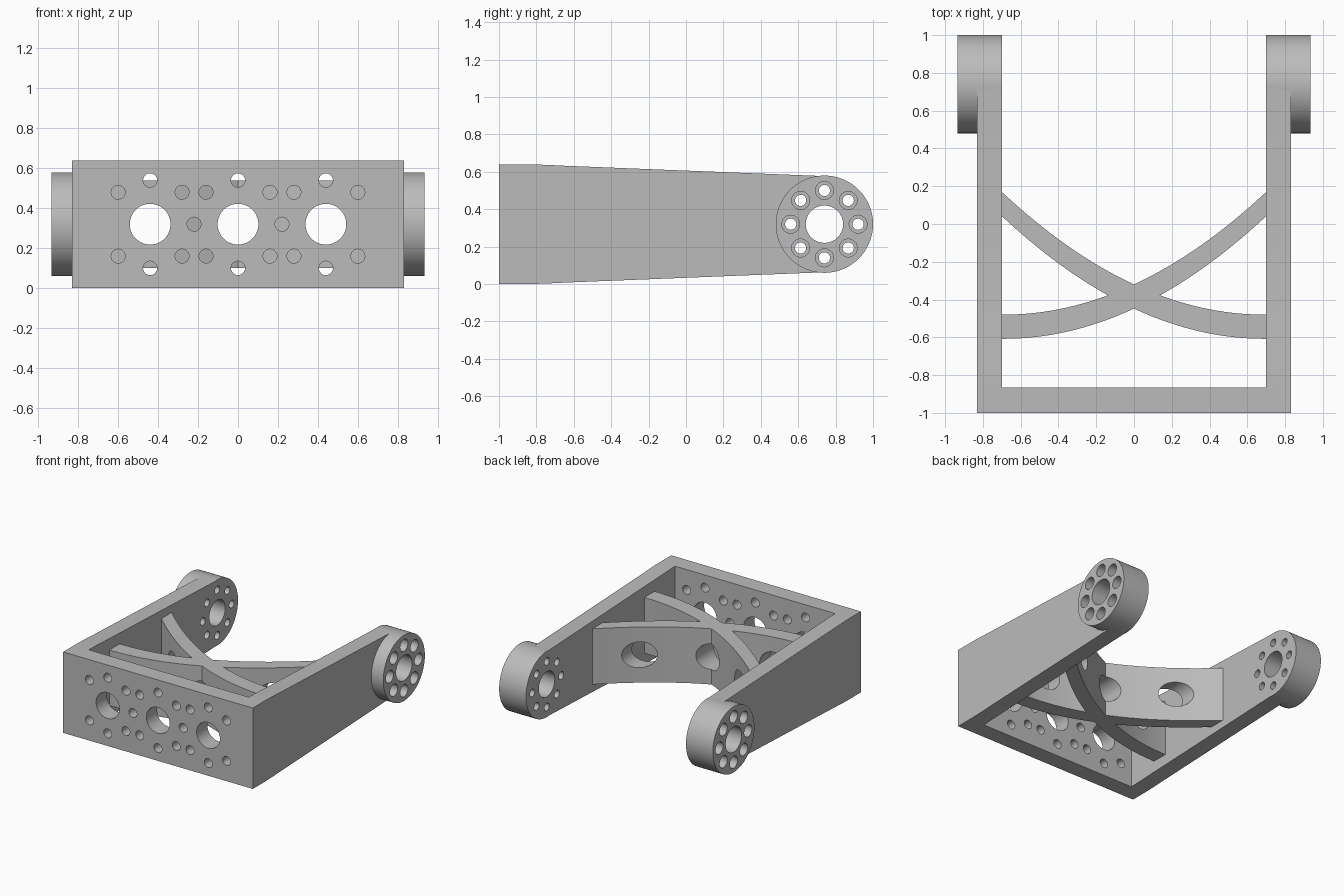
import bpy
import bmesh
from math import sin, cos, pi, radians
from mathutils import Matrix, Vector

cube = bpy.data.objects.get("Cube")
if cube:
    bpy.data.objects.remove(cube, do_unlink=True)

MID = 0.32        # height of all hole axes
PIVOT_Y = 0.74    # pivot centre along the arms
INNER, OUTER, BOSS = 0.70, 0.83, 0.935

grey = bpy.data.materials.new("plain grey")
grey.use_nodes = True
colour = (0.5, 0.5, 0.5, 1)
grey.diffuse_color = colour
grey.node_tree.nodes["Principled BSDF"].inputs["Base Color"].default_value = colour


def finish(name, bm):
    bmesh.ops.recalc_face_normals(bm, faces=bm.faces)
    mesh = bpy.data.meshes.new(name)
    bm.to_mesh(mesh)
    bm.free()
    mesh.materials.append(grey)
    obj = bpy.data.objects.new(name, mesh)
    bpy.context.collection.objects.link(obj)
    return obj


def prism(name, points, direction):
    """Extrude a closed outline along a direction."""
    bm = bmesh.new()
    face = bm.faces.new([bm.verts.new(p) for p in points])
    result = bmesh.ops.extrude_face_region(bm, geom=[face])
    verts = [v for v in result["geom"] if isinstance(v, bmesh.types.BMVert)]
    bmesh.ops.translate(bm, verts=verts, vec=Vector(direction))
    return finish(name, bm)


def cylinders(name, items, axis, sides):
    """Several cylinders in one mesh; items are (centre, radius, length)."""
    bm = bmesh.new()
    turn = Matrix.Rotation(radians(90), 4, "Y" if axis == "X" else "X")
    for centre, radius, length in items:
        bmesh.ops.create_cone(bm, cap_ends=True, segments=sides, radius1=radius,
                              radius2=radius, depth=length,
                              matrix=Matrix.Translation(centre) @ turn)
    return finish(name, bm)


def combine(target, tool, operation, keep=False):
    mod = target.modifiers.new("combine", "BOOLEAN")
    mod.operation = operation
    mod.solver = "EXACT"
    mod.object = tool
    bpy.context.view_layer.objects.active = target
    bpy.ops.object.modifier_apply(modifier=mod.name)
    if not keep:
        bpy.data.objects.remove(tool, do_unlink=True)


# U-shaped frame: tapered side profile, hollowed between the arms
upper = [(-1, 0.32), (-0.84, 0.32), (-0.74, 0.317), (-0.64, 0.312), (PIVOT_Y, 0.257)]
profile = [(-OUTER, y, MID + h) for y, h in upper]
profile += [(-OUTER, y, MID - h) for y, h in reversed(upper)]
frame = prism("frame", profile, (2 * OUTER, 0, 0))
hollow = prism("hollow", [(-INNER, -0.865, -1), (INNER, -0.865, -1),
                          (INNER, 2, -1), (-INNER, 2, -1)], (0, 0, 3))
combine(frame, hollow, "DIFFERENCE")

# Round pivot bosses at the arm ends
boss_mid, boss_len = (INNER + BOSS) / 2, BOSS - INNER
bosses = cylinders("bosses", [((s * boss_mid, PIVOT_Y, MID), 0.26, boss_len)
                              for s in (-1, 1)], "X", 96)
combine(frame, bosses, "UNION")

# Pivot bores, ring of screw holes and their counterbores
ring = [(cos(i * pi / 4), sin(i * pi / 4)) for i in range(8)]
bores, recesses = [], []
for s in (-1, 1):
    bores.append(((s * boss_mid, PIVOT_Y, MID), 0.10, 0.5))
    for c, d in ring:
        y, z = PIVOT_Y + 0.18 * c, MID + 0.18 * d
        bores.append(((s * boss_mid, y, z), 0.03, 0.5))
        recesses.append(((s * (BOSS + 0.02), y, z), 0.048, 0.3))
combine(frame, cylinders("bores", bores, "X", 32), "DIFFERENCE")
combine(frame, cylinders("recesses", recesses, "X", 32), "DIFFERENCE")

# Small mounting holes ringed around the three large front holes
centres = (-0.44, 0, 0.44)
spots = {(round(x + 0.22 * c, 2), round(MID + 0.22 * d, 2))
         for x in centres for c, d in ring}
small = [((x, -0.93, z), 0.035, 0.4) for x, z in sorted(spots) if abs(x) < 0.65]
combine(frame, cylinders("small_holes", small, "Y", 32), "DIFFERENCE")

# Two curved braces crossing between the arms
STEPS = 32


def brace(name, side):
    xs = [INNER * (2 * i / STEPS - 1) for i in range(STEPS + 1)]
    back = [(side * x, -0.32 - 0.464 * x + 0.337 * x * x, 0.1) for x in xs]
    front = [(x, y - 0.128, z) for x, y, z in reversed(back)]
    return prism(name, back + front, (0, 0, 0.44))


braces = brace("cross_brace", 1)
combine(braces, brace("second_brace", -1), "UNION")

# Large holes pass through the front plate and the braces
large = cylinders("large_holes", [((x, -0.4, MID), 0.102, 2) for x in centres], "Y", 64)
combine(frame, large, "DIFFERENCE", keep=True)
combine(braces, large, "DIFFERENCE")

# Smooth the curved surfaces, keeping edges sharp
for obj in (frame, braces):
    bpy.ops.object.select_all(action="DESELECT")
    obj.select_set(True)
    bpy.context.view_layer.objects.active = obj
    bpy.ops.object.shade_smooth_by_angle(angle=radians(25))
